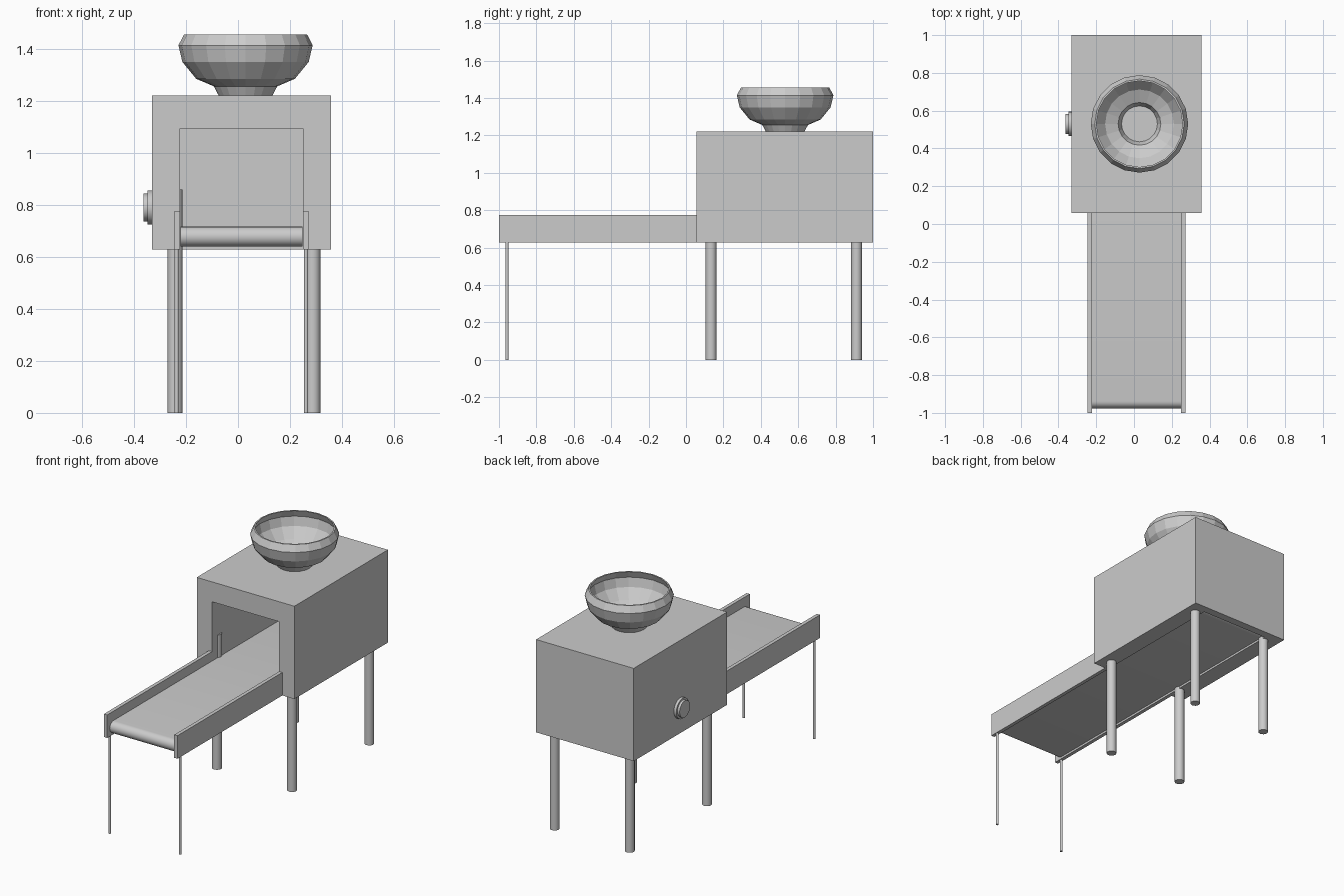
import bpy, bmesh
from math import pi, sin, cos
from mathutils import Matrix, Vector

if "Cube" in bpy.data.objects:
    bpy.data.objects.remove(bpy.data.objects["Cube"])


def finish(name, bm):
    bmesh.ops.recalc_face_normals(bm, faces=bm.faces[:])
    mesh = bpy.data.meshes.new(name)
    bm.to_mesh(mesh)
    bm.free()
    obj = bpy.data.objects.new(name, mesh)
    bpy.context.collection.objects.link(obj)
    return obj


def box(name, lo, hi):
    bm = bmesh.new()
    lo, hi = Vector(lo), Vector(hi)
    bmesh.ops.create_cube(bm, size=1, matrix=Matrix.Translation((lo + hi) / 2)
                          @ Matrix.Diagonal((*(hi - lo), 1)))
    return finish(name, bm)


def lathe(name, profile, segments, matrix, smooth=False):
    """Revolve (radius, height) points round z; points at radius 0 close it."""
    bm = bmesh.new()
    verts = [bm.verts.new((r, 0, z)) for r, z in profile]
    edges = [bm.edges.new(pair) for pair in zip(verts, verts[1:])]
    bmesh.ops.spin(bm, geom=verts + edges, cent=(0, 0, 0), axis=(0, 0, 1),
                   angle=2 * pi, steps=segments, use_merge=False)
    bmesh.ops.remove_doubles(bm, verts=bm.verts[:], dist=1e-4)
    bmesh.ops.transform(bm, matrix=matrix, verts=bm.verts[:])
    obj = finish(name, bm)
    if smooth:
        bpy.ops.object.select_all(action='DESELECT')
        obj.select_set(True)
        bpy.context.view_layer.objects.active = obj
        bpy.ops.object.shade_smooth_by_angle()
    return obj


def leg(name, x, y, radius, top):
    lathe(name, [(0, 0), (radius, 0), (radius, top), (0, top)], 16,
          Matrix.Translation((x, y, 0)), smooth=True)


# Machine housing with a tunnel open at the front and underneath
housing = box("housing", (-0.331, 0.057, 0.628), (0.358, 1.0, 1.22))
cutter = box("tunnel_cutter", (-0.223, -0.2, 0.5), (0.25, 0.95, 1.093))
cutter.hide_render = True
cutter.hide_viewport = False
cut = housing.modifiers.new("tunnel", 'BOOLEAN')
cut.operation = 'DIFFERENCE'
cut.solver = 'EXACT'
cut.object = cutter
bpy.context.view_layer.objects.active = housing
bpy.ops.object.modifier_apply(modifier=cut.name)
bpy.data.objects.remove(cutter)

# Conveyor belt: stadium section extruded across x
bm = bmesh.new()
radius, mid = 0.038, 0.678
section = []
for centre, start in ((-0.938, pi / 2), (0.912, -pi / 2)):
    for i in range(13):
        a = start + pi * i / 12
        section.append(bm.verts.new((-0.222, centre + radius * cos(a),
                                     mid + radius * sin(a))))
face = bm.faces.new(section)
side = bmesh.ops.extrude_face_region(bm, geom=[face])
bmesh.ops.translate(bm, vec=(0.471, 0, 0),
                    verts=[g for g in side["geom"] if isinstance(g, bmesh.types.BMVert)])
belt = finish("conveyor_belt", bm)
bpy.ops.object.select_all(action='DESELECT')
belt.select_set(True)
bpy.context.view_layer.objects.active = belt
bpy.ops.object.shade_smooth_by_angle()

# Side rails and their thin legs
for side_name, x0, x1, leg_x in (("left", -0.246, -0.223, -0.236),
                                 ("right", 0.25, 0.273, 0.262)):
    box(side_name + "_rail", (x0, -1.0, 0.628), (x1, 0.06, 0.775))
    leg(side_name + "_conveyor_leg", leg_x, -0.957, 0.008, 0.64)

# Thick housing legs, running up into the housing walls
for side_name, x in (("left", -0.242), ("right", 0.288)):
    for end_name, y in (("front", 0.134), ("back", 0.912)):
        leg(f"{end_name}_{side_name}_housing_leg", x, y, 0.029, 0.86)

# Hopper bowl: outside up, over the rim, down the inside to a flat floor
lathe("hopper_bowl",
      [(0.102, 1.218), (0.122, 1.256), (0.19, 1.285), (0.243, 1.35),
       (0.258, 1.414), (0.237, 1.455), (0.228, 1.455), (0.246, 1.412),
       (0.232, 1.356), (0.182, 1.296), (0.113, 1.265), (0.095, 1.224),
       (0, 1.224)], 20,
      Matrix.Translation((0.029, 0.53, 0)))

# Stepped control knob on the left wall
lathe("control_knob",
      [(0, 0), (0.065, 0), (0.065, 0.017), (0.053, 0.017), (0.053, 0.032), (0, 0.032)],
      20, Matrix.Translation((-0.331, 0.53, 0.79)) @ Matrix.Rotation(-pi / 2, 4, 'Y'),
      smooth=True)
